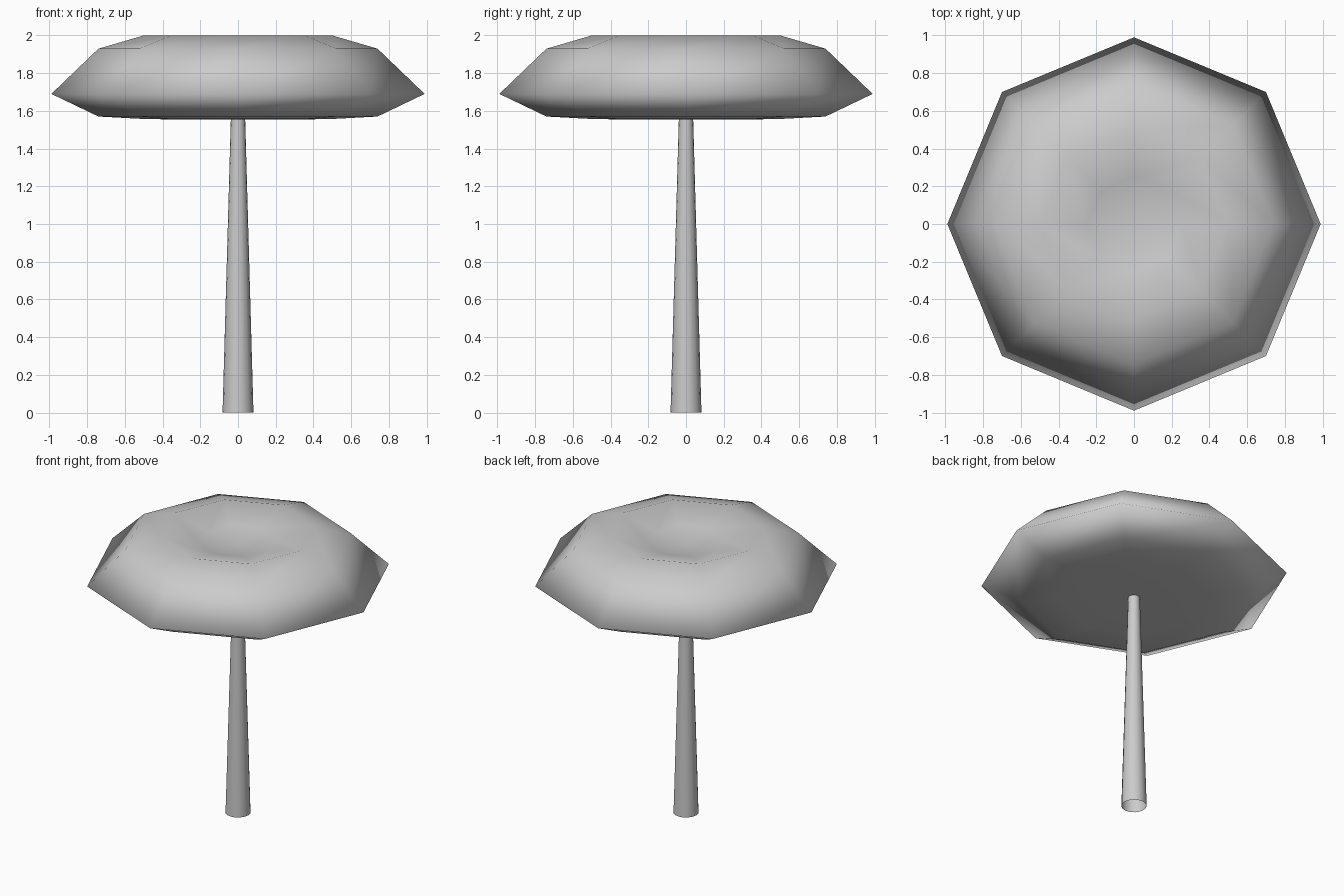
import bpy, bmesh, math

cube = bpy.data.objects.get("Cube")
if cube:
    bpy.data.objects.remove(cube, do_unlink=True)

grey = bpy.data.materials.new("light grey")
grey.use_nodes = True
grey.diffuse_color = (0.6, 0.6, 0.6, 1)
grey.node_tree.nodes["Principled BSDF"].inputs["Base Color"].default_value = (0.6, 0.6, 0.6, 1)


def lathe(name, profile, sides):
    """Spin an (r, z) profile about z; a radius of 0 makes a single pole."""
    bm = bmesh.new()
    rings = []
    for r, z in profile:
        if r == 0:
            rings.append([bm.verts.new((0, 0, z))] * sides)
        else:
            rings.append([bm.verts.new((r * math.cos(math.tau * i / sides),
                                        r * math.sin(math.tau * i / sides), z))
                          for i in range(sides)])
    for low, high in zip(rings, rings[1:]):
        for i in range(sides):
            j = (i + 1) % sides
            corners = dict.fromkeys((low[i], low[j], high[j], high[i]))
            bm.faces.new(list(corners)).smooth = True
    mesh = bpy.data.meshes.new(name)
    bm.to_mesh(mesh)
    bm.free()
    mesh.materials.append(grey)
    obj = bpy.data.objects.new(name, mesh)
    bpy.context.collection.objects.link(obj)
    return obj


# Eight-sided canopy, flat below and dimpled on top
lathe("canopy", [(0, 1.553), (0.25, 1.553), (0.5, 1.557), (0.74, 1.57), (0.99, 1.69),
                 (0.74, 1.93), (0.5, 2.0), (0.25, 1.935), (0, 1.90)], 8)

# Slim tapering trunk, open at the foot
lathe("trunk", [(0.082, 0), (0.038, 1.56)], 16)
